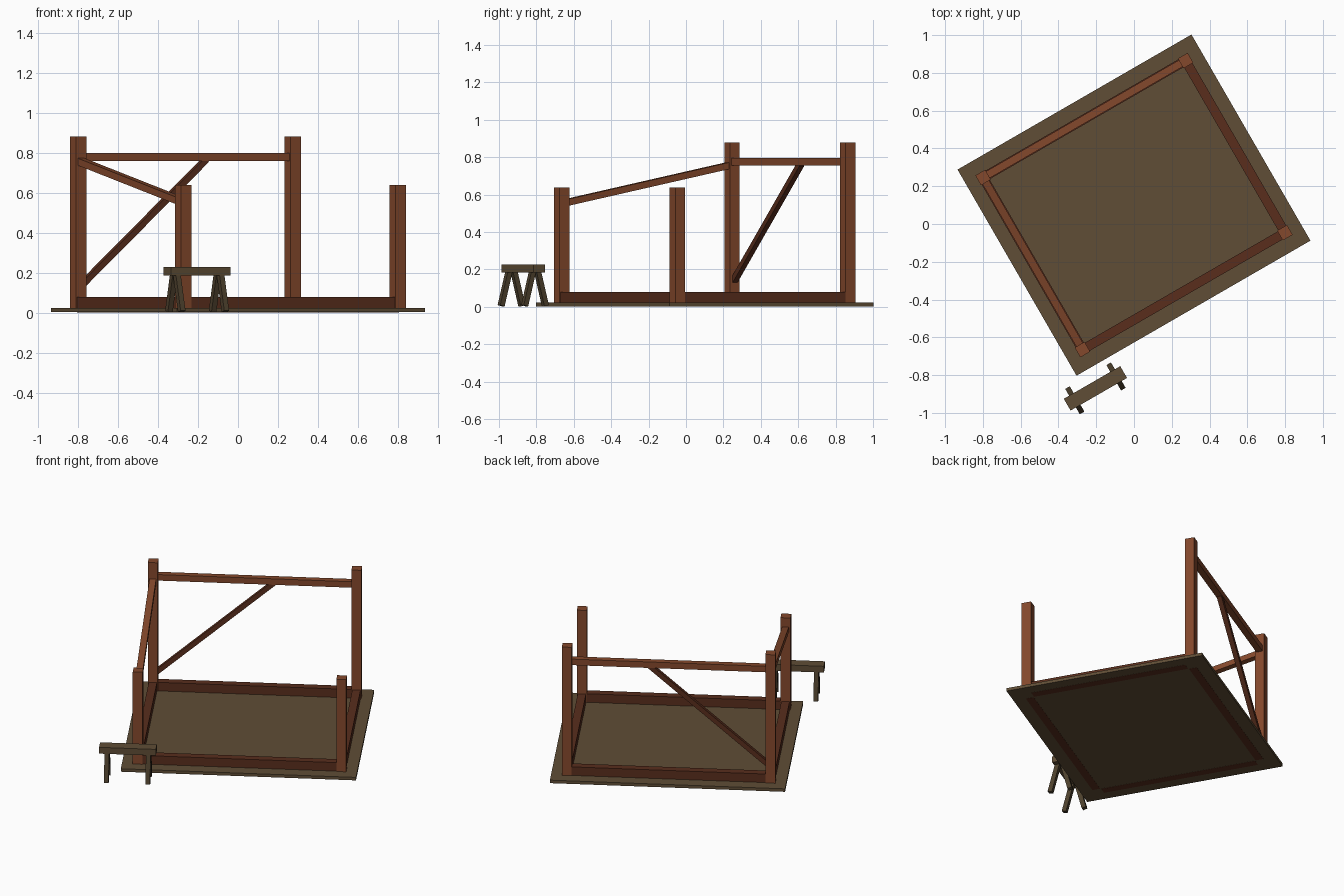
import bpy
from math import radians
from mathutils import Matrix, Vector

if "Cube" in bpy.data.objects:
    bpy.data.objects.remove(bpy.data.objects["Cube"])

# Everything is laid out square, then turned 30 degrees
FRAME = Matrix.Translation((0, 0.1, 0)) @ Matrix.Rotation(radians(30), 4, 'Z')


def material(name, rgb):
    m = bpy.data.materials.new(name)
    m.diffuse_color = (*rgb, 1)
    m.use_nodes = True
    m.node_tree.nodes["Principled BSDF"].inputs["Base Color"].default_value = m.diffuse_color
    return m


POST = material("red_timber", (0.23, 0.065, 0.025))
DARK = material("dark_timber", (0.10, 0.027, 0.012))
FLOOR = material("floor_wood", (0.115, 0.075, 0.037))
LEG = material("leg_wood", (0.075, 0.052, 0.026))


def place(name, local, size, mat):
    bpy.ops.mesh.primitive_cube_add(size=1)
    ob = bpy.context.object
    ob.name = name
    ob.data.transform(Matrix.Diagonal((*size, 1)))
    ob.matrix_world = FRAME @ local
    ob.data.materials.append(mat)
    return ob


def box(name, centre, size, mat):
    return place(name, Matrix.Translation(centre), size, mat)


def beam(name, a, b, width, depth, mat):
    """Straight timber from a to b; width is horizontal, depth is upright."""
    a, b = Vector(a), Vector(b)
    z = (b - a).normalized()
    x = z.cross(Vector((0, 0, 1))).normalized()
    y = z.cross(x)
    rot = Matrix((x, y, z)).transposed().to_4x4()
    return place(name, Matrix.Translation((a + b) / 2) @ rot,
                 (width, depth, (b - a).length), mat)


PU, PV, PW = 0.619, 0.526, 0.06   # post positions and thickness

# Floor slab
box("floor_slab", (0, 0, 0.012), (1.43, 1.26, 0.02), FLOOR)

# Corner posts, tall at the back and short at the front
for su, side in ((-1, "left"), (1, "right")):
    for sv, end, top in ((-1, "front", 0.638), (1, "back", 0.88)):
        box(f"{end}_{side}_post", (su * PU, sv * PV, (top + 0.02) / 2),
            (PW, PW, top - 0.02), POST)
    # Side sill
    box(f"{side}_sill", (su * PU, 0, 0.04), (0.05, 2 * PV - PW, 0.078), DARK)

# Front and back sills
for sv, end in ((-1, "front"), (1, "back")):
    box(f"{end}_sill", (0, sv * PV, 0.04), (2 * PU - PW, 0.05, 0.078), DARK)

# Upper rails and diagonal brace
box("back_rail", (0, PV, 0.777), (2 * PU - 0.03, 0.04, 0.04), POST)
beam("left_sloping_rail", (-PU, -PV + 0.02, 0.556), (-PU, PV - 0.02, 0.756),
     0.04, 0.035, POST)
beam("back_brace", (-0.595, PV, 0.142), (0.118, PV, 0.765), 0.03, 0.03, DARK)

# Sawhorse
SU, SV = -0.662, -0.738
box("sawhorse_top", (SU, SV, 0.206), (0.345, 0.072, 0.042), FLOOR)
for i in (-1, 1):
    for j in (-1, 1):
        u = SU + i * 0.126
        beam(f"sawhorse_leg_{'left' if i < 0 else 'right'}_{'front' if j < 0 else 'back'}",
             (u, SV + j * 0.064, 0.006), (u, SV + j * 0.014, 0.195),
             0.028, 0.028, LEG)
